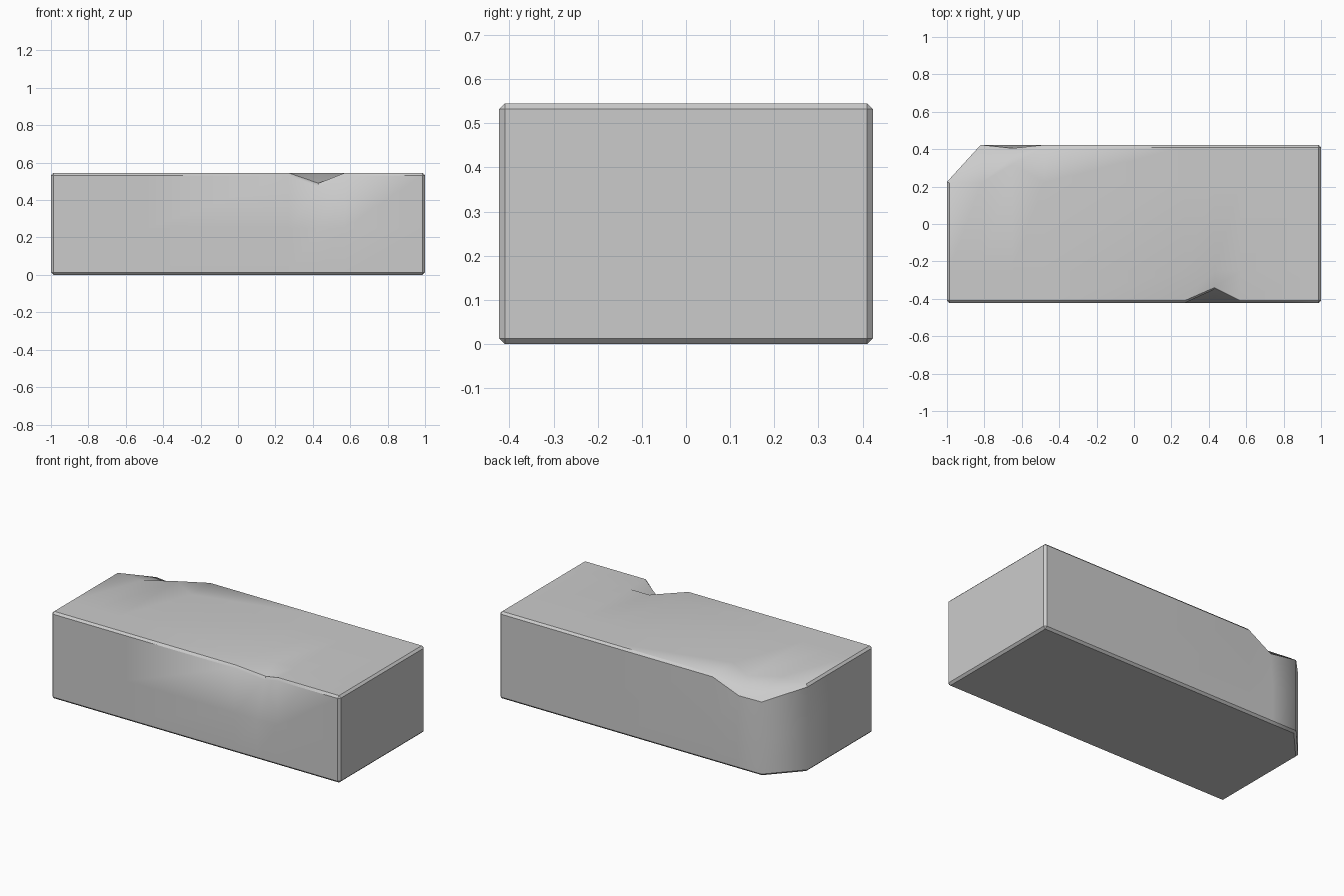
import bpy, bmesh, math
from mathutils import Vector

if "Cube" in bpy.data.objects:
    bpy.data.objects.remove(bpy.data.objects["Cube"])

X, Y, H, B = 1.0, 0.423, 0.545, 0.013
bm = bmesh.new()

# Block: outline with one clipped corner, extruded upwards
outline = [(-X, -Y), (X, -Y), (X, Y), (-0.82, Y), (-X, 0.225)]
base = bm.faces.new([bm.verts.new((x, y, 0)) for x, y in outline])
top = bmesh.ops.extrude_face_region(bm, geom=[base])["geom"]
bmesh.ops.translate(bm, vec=(0, 0, H), verts=[v for v in top if isinstance(v, bmesh.types.BMVert)])
bmesh.ops.recalc_face_normals(bm, faces=bm.faces[:])


def is_clip(e):
    """Vertical edge at the clipped corner."""
    a, b = (v.co for v in e.verts)
    return all(c.x < -0.8 and c.y > 0.2 for c in (a, b)) and abs(a.z - b.z) > 0.1 \
        and (a - b).xy.length < 0.01


# Small chamfer on all edges but the clipped corner
bmesh.ops.bevel(bm, geom=[e for e in bm.edges if not is_clip(e)], offset=B * 1.0,
                segments=1, affect='EDGES', clamp_overlap=True)


# Edge loops around the chips
def loop(axis, pos):
    co, no = Vector(), Vector()
    co[axis] = pos
    no[axis] = 1
    bmesh.ops.bisect_plane(bm, geom=bm.verts[:] + bm.edges[:] + bm.faces[:],
                           plane_co=co, plane_no=no, dist=0.007)


for x in (-0.817, -0.65, -0.48, 0.27, 0.43, 0.57):
    loop(0, x)
for y in (-0.25, 0.222):
    loop(1, y)
loop(2, 0.25)


# Chips: pull single vertices inwards
def pull(src, dst):
    v = min(bm.verts, key=lambda v: (v.co - Vector(src)).length)
    v.co = dst


pull((0.43, -Y + B, H), (0.43, -0.34, 0.49))
pull((0.43, -Y, H - B), (0.43, -0.35, 0.472))
pull((-0.815, Y - B, H), (-0.82, 0.36, 0.51))
pull((-0.82, Y, H - B), (-0.82, Y, 0.465))
pull((-0.65, Y - B, H), (-0.65, 0.36, 0.495))
pull((-0.65, Y, H - B), (-0.65, 0.405, 0.452))
pull((-0.65, 0.222, H), (-0.65, 0.32, H))

mesh = bpy.data.meshes.new("stone_block")
bm.to_mesh(mesh)
bm.free()
block = bpy.data.objects.new("stone_block", mesh)
bpy.context.collection.objects.link(block)
bpy.context.view_layer.objects.active = block
block.select_set(True)
bpy.ops.object.shade_smooth_by_angle(angle=math.radians(35))

# Soft shading around the clipped corner
for e in mesh.edges:
    if is_clip(type("E", (), {"verts": [mesh.vertices[i] for i in e.vertices]})):
        e.use_edge_sharp = False
